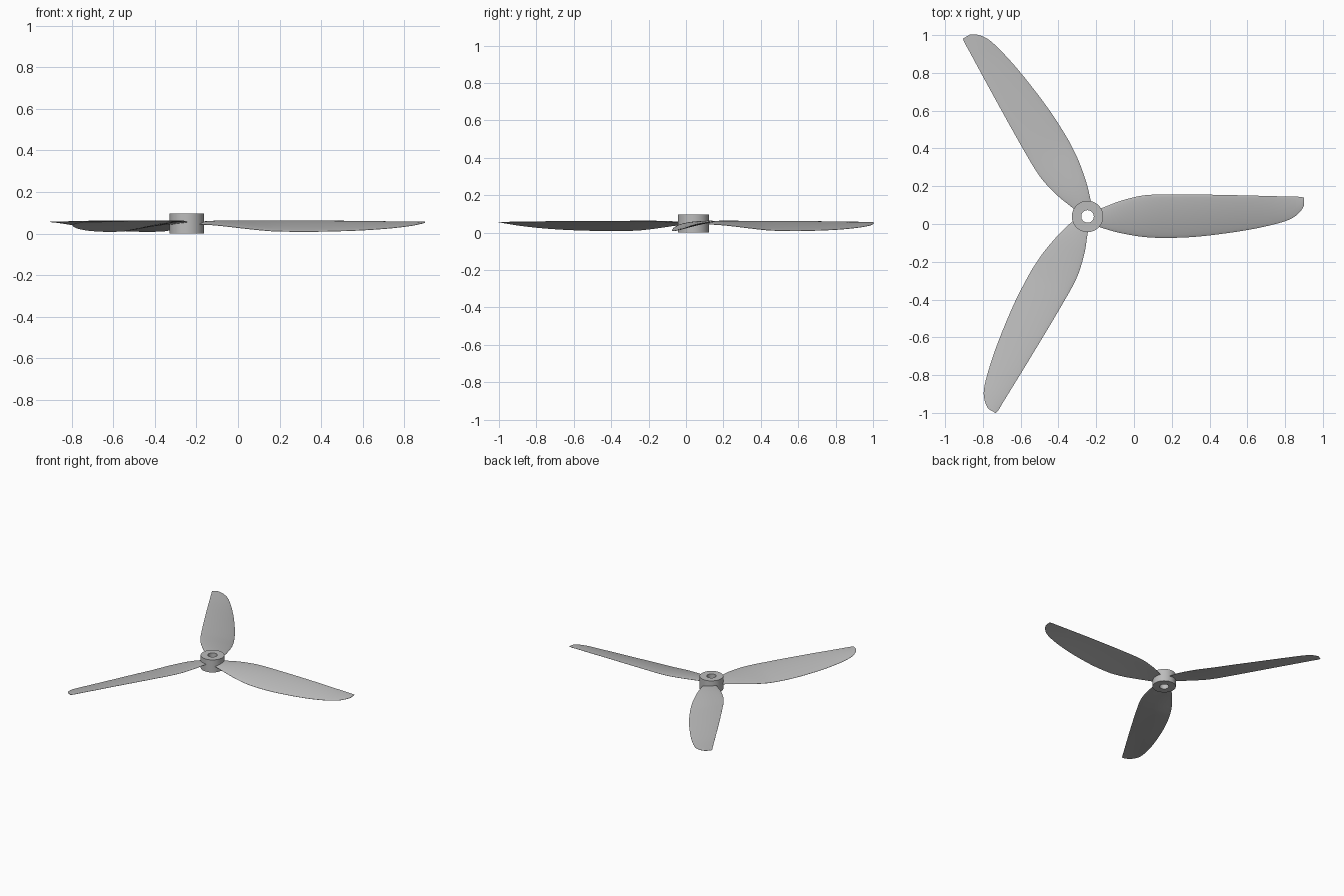
import bpy, bmesh, math
from mathutils import Vector, Matrix

if "Cube" in bpy.data.objects:
    bpy.data.objects.remove(bpy.data.objects["Cube"], do_unlink=True)

CENTRE = Vector((-0.246, 0.04, 0))

grey = bpy.data.materials.new("plain grey")
grey.use_nodes = True
colour = (0.5, 0.5, 0.5, 1)
grey.diffuse_color = colour
grey.node_tree.nodes["Principled BSDF"].inputs["Base Color"].default_value = colour


def finish(bm, name, angle):
    """Turn a bmesh into a smooth-shaded object at the hub centre."""
    bmesh.ops.recalc_face_normals(bm, faces=bm.faces)
    mesh = bpy.data.meshes.new(name)
    bm.to_mesh(mesh)
    bm.free()
    mesh.materials.append(grey)
    obj = bpy.data.objects.new(name, mesh)
    obj.location = CENTRE
    bpy.context.collection.objects.link(obj)
    bpy.ops.object.select_all(action="DESELECT")
    obj.select_set(True)
    bpy.context.view_layer.objects.active = obj
    bpy.ops.object.shade_smooth_by_angle(angle=math.radians(angle))
    return obj


def skin(bm, rings, closed):
    """Join successive vertex rings with quads."""
    pairs = list(zip(rings, rings[1:] + rings[:1])) if closed else list(zip(rings, rings[1:]))
    for a, b in pairs:
        for i in range(len(a)):
            j = (i + 1) % len(a)
            bm.faces.new((a[i], a[j], b[j], b[i]))


def smooth_path(points, steps):
    """Catmull-Rom curve through points of any dimension."""
    pts = [points[0]] + points + [points[-1]]
    out = []
    for p, a, b, n in zip(pts, pts[1:], pts[2:], pts[3:]):
        for s in range(steps):
            t = s / steps
            out.append([
                0.5 * (2 * w + (x - v) * t + (2 * v - 5 * w + 4 * x - y) * t * t
                       + (3 * w - v - 3 * x + y) * t ** 3)
                for v, w, x, y in zip(p, a, b, n)])
    return out + [list(points[-1])]


# Hub: a tube with a bore for the shaft
def hub(outer=0.083, bore=0.033, height=0.097, sides=64):
    bm = bmesh.new()
    profile = [(outer, 0), (outer, height), (bore, height), (bore, 0)]
    rings = []
    for r, z in profile:
        angles = [2 * math.pi * i / sides for i in range(sides)]
        rings.append([bm.verts.new((r * math.cos(a), r * math.sin(a), z)) for a in angles])
    skin(bm, rings, True)
    finish(bm, "hub", 30)


# Blade stations: radius, front edge y, back edge y, front edge z, back edge z
STATIONS = [
    (0.05, -0.052, 0.035, 0.044, 0.054),
    (0.10, -0.068, 0.054, 0.043, 0.057),
    (0.17, -0.087, 0.081, 0.037, 0.060),
    (0.275, -0.106, 0.108, 0.025, 0.061),
    (0.36, -0.113, 0.116, 0.016, 0.061),
    (0.434, -0.114, 0.117, 0.011, 0.061),
    (0.593, -0.106, 0.116, 0.009, 0.061),
    (0.804, -0.079, 0.112, 0.014, 0.060),
    (0.963, -0.048, 0.108, 0.024, 0.058),
    (1.07, -0.016, 0.105, 0.036, 0.057),
    (1.122, 0.021, 0.104, 0.046, 0.056),
    (1.145, 0.055, 0.100, 0.052, 0.056),
]


# Blade: thin cambered sections skinned along the radius
def blade(name, angle, across=12):
    bm = bmesh.new()
    rings = []
    for r, y0, y1, z0, z1 in smooth_path(STATIONS, 4):
        chord = y1 - y0
        thick = 0.001 + 0.05 * chord * (1.2 - 0.7 * r)
        upper, lower = [], []
        for i in range(across + 1):
            t = 0.5 - 0.5 * math.cos(math.pi * i / across)
            bulge = 4 * t * (1 - t)
            y = y0 + chord * t
            mid = z0 + (z1 - z0) * t + 0.025 * chord * bulge
            half = 0.5 * thick * math.sqrt(bulge) + 0.0008
            upper.append((r, y, mid + half))
            lower.append((r, y, mid - half))
        rings.append([bm.verts.new(p) for p in upper + lower[::-1]])
    skin(bm, rings, False)
    bm.faces.new(rings[0])
    bm.faces.new(rings[-1])
    bm.transform(Matrix.Rotation(math.radians(angle), 4, "Z"))
    finish(bm, name, 50)


hub()
for name, angle in (("left_blade", 0), ("back_blade", 120), ("front_blade", 240)):
    blade(name, angle)
